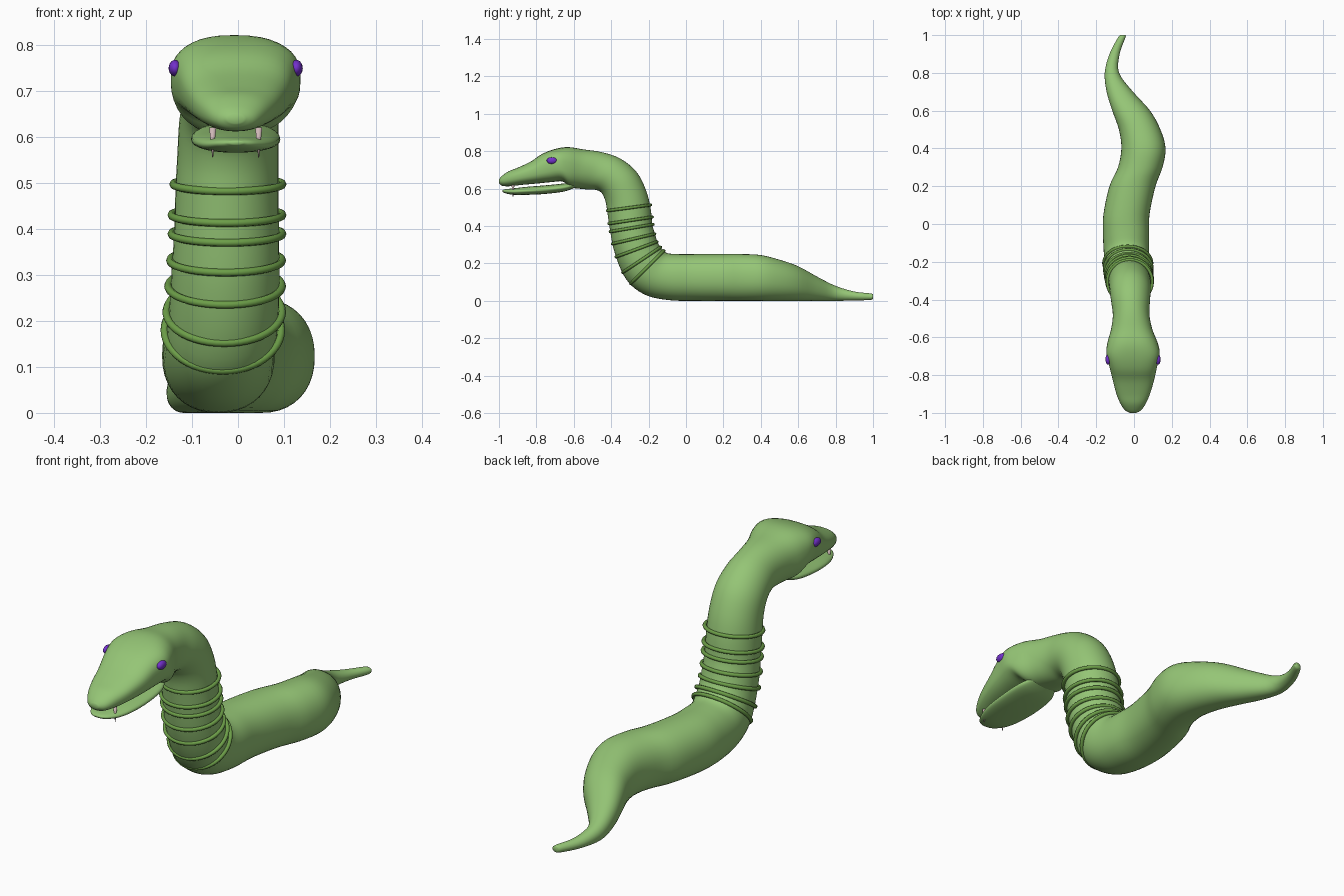
import bpy, bmesh, math
from mathutils import Vector

if "Cube" in bpy.data.objects:
    bpy.data.objects.remove(bpy.data.objects["Cube"])


def material(name, color):
    m = bpy.data.materials.new(name)
    m.diffuse_color = (*color, 1)
    m.use_nodes = True
    m.node_tree.nodes["Principled BSDF"].inputs["Base Color"].default_value = m.diffuse_color
    return m


SKIN = material("leaf green", (0.30, 0.56, 0.18))
BAND = material("dark green", (0.15, 0.34, 0.065))
EYE = material("purple", (0.17, 0.03, 0.60))
FANG = material("pale pink", (0.62, 0.47, 0.47))


def finish(name, bm, mat):
    bmesh.ops.recalc_face_normals(bm, faces=bm.faces)
    me = bpy.data.meshes.new(name)
    bm.to_mesh(me)
    bm.free()
    me.materials.append(mat)
    for p in me.polygons:
        p.use_smooth = True
    ob = bpy.data.objects.new(name, me)
    bpy.context.collection.objects.link(ob)
    return ob


def oval(yb, zb, yt, zt, cx, hw, e, n):
    """Superellipse ring between an underside point and a top point."""
    mid = Vector((cx, (yb + yt) / 2, (zb + zt) / 2))
    up = Vector((0, (yt - yb) / 2, (zt - zb) / 2))
    pts = []
    for i in range(n):
        a = 2 * math.pi * i / n
        c, s = math.cos(a), math.sin(a)
        c = math.copysign(abs(c) ** (2 / e), c)
        s = math.copysign(abs(s) ** (2 / e), s)
        pts.append(mid + Vector((hw * c, 0, 0)) + up * s)
    return pts


def smooth_stations(st, steps):
    """Catmull-Rom interpolation of every station value."""
    out = []
    for i in range(len(st) - 1):
        p0, p1, p2, p3 = st[max(i - 1, 0)], st[i], st[i + 1], st[min(i + 2, len(st) - 1)]
        for k in range(steps):
            t = k / steps
            out.append([0.5 * (2 * b + (c - a) * t + (2 * a - 5 * b + 4 * c - d) * t * t
                               + (3 * b - a - 3 * c + d) * t ** 3)
                        for a, b, c, d in zip(p0, p1, p2, p3)])
    out.append(list(st[-1]))
    return out


def bridge(bm, rings, closed=False):
    n = len(rings[0])
    for j in range(len(rings) if closed else len(rings) - 1):
        a, b = rings[j], rings[(j + 1) % len(rings)]
        for i in range(n):
            bm.faces.new((a[i], a[(i + 1) % n], b[(i + 1) % n], b[i]))


def loft(name, stations, mat, n=40, steps=4):
    bm = bmesh.new()
    rings = []
    for s in smooth_stations(stations, steps):
        pts = oval(*s, n)
        rings.append([bm.verts.new((p.x, p.y, max(p.z, 0))) for p in pts])
    bridge(bm, rings)
    bm.faces.new(rings[0])
    bm.faces.new(rings[-1])
    return finish(name, bm, mat)


# body: underside y z, top y z, centre x, half width, squareness (split in two runs)
tail = [
    (1.0, .012, 1.0, .035, -.058, .014, 2), (.985, .005, .985, .04, -.066, .02, 2),
    (.9, .002, .9, .05, -.103, .027, 2), (.8, 0, .8, .08, -.117, .038, 2.1),
    (.7, 0, .7, .13, -.075, .07, 2.2), (.6, 0, .6, .185, -.015, .1, 2.2),
    (.5, 0, .5, .22, .03, .11, 2.2), (.4, 0, .4, .245, .05, .117, 2.2),
    (.3, 0, .3, .25, .033, .118, 2.2), (.2, 0, .2, .25, -.008, .122, 2.2),
    (.05, 0, .05, .25, -.04, .122, 2.2), (-.08, .003, -.04, .25, -.042, .122, 2.2),
]
neck = [(-.2, .025, -.10, .255, -.04, .12, 2.1), (-.29, .08, -.125, .275, -.035, .12, 2.1)]
neck += [
    (-.345, .16, -.15, .31, -.03, .119, 2), (-.385, .27, -.168, .365, -.027, .117, 2),
    (-.405, .37, -.18, .41, -.025, .114, 2), (-.42, .47, -.19, .5, -.024, .112, 2),
    (-.43, .53, -.215, .595, -.022, .11, 2), (-.45, .575, -.265, .69, -.02, .108, 2),
]
head = [
    (-.48, .593, -.35, .76, -.018, .102, 2), (-.52, .595, -.45, .795, -.015, .097, 2.1),
    (-.57, .60, -.55, .81, -.012, .11, 2.3), (-.62, .608, -.63, .822, -.008, .132, 2.6),
    (-.66, .638, -.70, .812, -.005, .141, 2.8), (-.72, .635, -.77, .785, -.004, .128, 2.8),
    (-.80, .627, -.83, .745, -.003, .112, 2.6), (-.88, .62, -.90, .712, -.004, .092, 2.5),
    (-.94, .613, -.95, .692, -.005, .07, 2.3), (-.982, .615, -.985, .667, -.005, .045, 2.1),
    (-1.0, .63, -1.0, .65, -.005, .018, 2),
]
loft("body_and_head", tail + neck + head, SKIN)

# lower jaw
jaw = [(-.59, .607, .635, .06), (-.65, .585, .628, .09), (-.75, .572, .618, .097),
       (-.85, .567, .61, .09), (-.92, .567, .602, .07), (-.965, .575, .597, .042),
       (-.982, .584, .592, .015)]
loft("lower_jaw", [(y, b, y, t, -.005, w, 2.2) for y, b, t, w in jaw], SKIN, n=32)


# neck bands: front y z, back y z, centre x, half width
def band(name, yb, zb, yt, zt, cx, hw, r=.0085, n=48, m=8):
    bm = bmesh.new()
    path = oval(yb, zb, yt, zt, cx, hw, 2, n)
    mid = sum(path, Vector()) / n
    axis = (path[0] - mid).cross(path[n // 4] - mid).normalized()
    rings = []
    for i, p in enumerate(path):
        out = axis.cross(path[(i + 1) % n] - path[i - 1]).normalized()
        rings.append([bm.verts.new(p + r * (math.cos(a) * out + math.sin(a) * axis))
                      for a in (2 * math.pi * k / m for k in range(m))])
    bridge(bm, rings, closed=True)
    finish(name, bm, BAND)


bands = [
    (-.420, .482, -.190, .513, -.022, .119), (-.412, .413, -.180, .448, -.024, .121),
    (-.405, .370, -.176, .409, -.024, .121), (-.394, .305, -.167, .358, -.026, .122),
    (-.374, .235, -.156, .316, -.028, .124), (-.338, .152, -.136, .287, -.030, .126),
    (-.295, .092, -.118, .268, -.033, .127),
]
for i, b in enumerate(bands):
    band(f"neck_band_{i + 1}", *b)


def blob(name, loc, size, mat):
    bm = bmesh.new()
    bmesh.ops.create_uvsphere(bm, u_segments=16, v_segments=10, radius=1)
    for v in bm.verts:
        v.co = Vector(loc) + Vector(a * b for a, b in zip(v.co, size))
    finish(name, bm, mat)


# mirrored eyes and fangs
for side, label in ((-1, "left"), (1, "right")):
    blob(f"eye_{label}", (-.005 + side * .132, -.717, .75), (.014, .028, .018), EYE)
    bm = bmesh.new()
    bmesh.ops.create_cone(bm, cap_ends=True, segments=10, radius1=.001, radius2=.008, depth=.065)
    bmesh.ops.translate(bm, verts=bm.verts, vec=(-.005 + side * .05, -.925, .588))
    finish(f"fang_{label}", bm, FANG)
